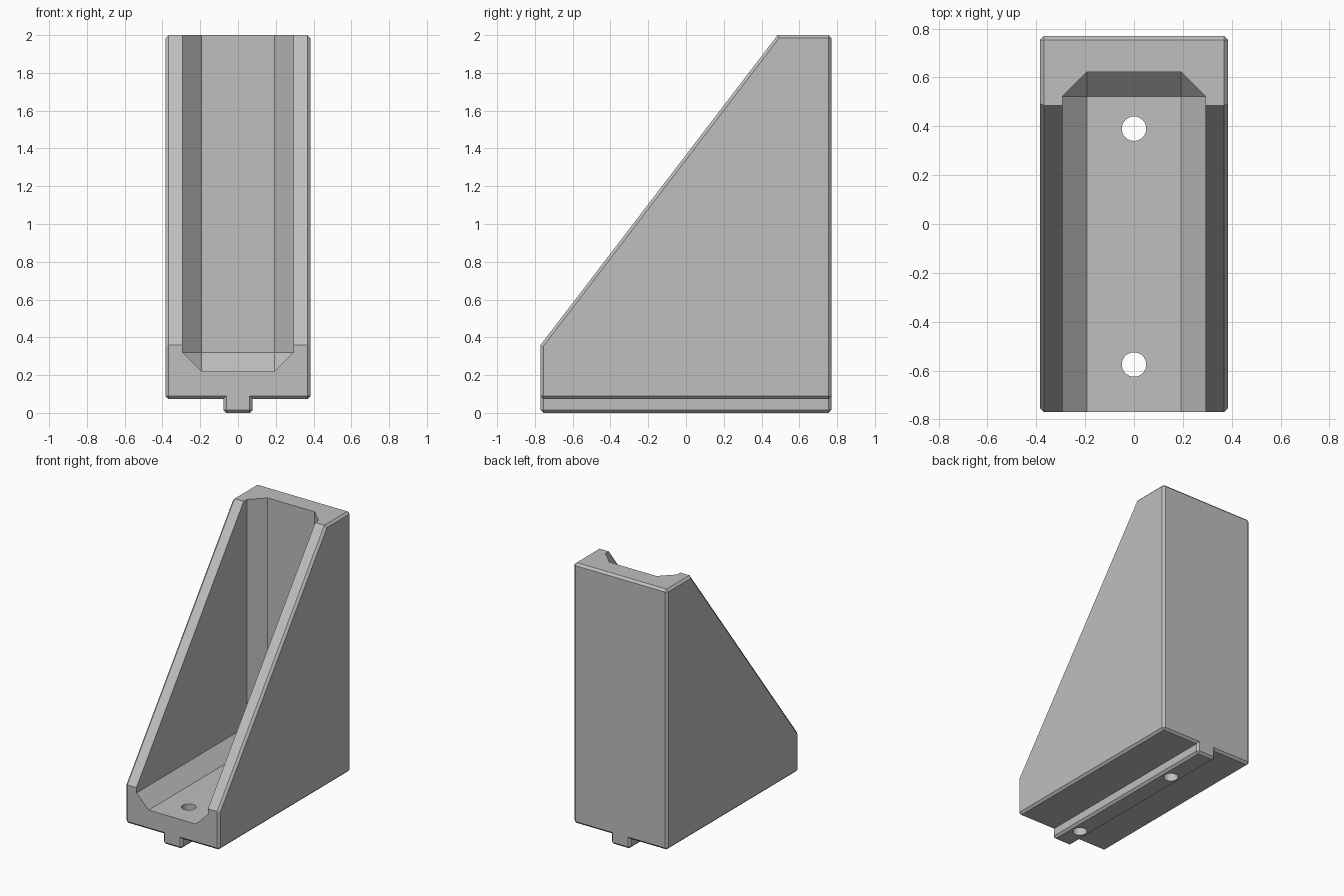
import bpy, bmesh, math
from mathutils import Vector

if "Cube" in bpy.data.objects:
    bpy.data.objects.remove(bpy.data.objects["Cube"])

HALF_W, HALF_D, TOP = 0.384, 0.77, 2.0
BASE_Z, RIB = 0.073, 0.078          # underside of base, half width of rib
FRONT_Z, SLOPE_Y = 0.36, 0.485      # ends of the sloped edge
EDGE = 0.016                        # outer chamfer

grey = bpy.data.materials.new("light_grey")
grey.use_nodes = True
colour = (0.52, 0.52, 0.52, 1)
grey.diffuse_color = colour
grey.node_tree.nodes["Principled BSDF"].inputs["Base Color"].default_value = colour


def make_object(name, bm):
    bmesh.ops.recalc_face_normals(bm, faces=bm.faces[:])
    mesh = bpy.data.meshes.new(name)
    bm.to_mesh(mesh)
    bm.free()
    mesh.materials.append(grey)
    obj = bpy.data.objects.new(name, mesh)
    bpy.context.collection.objects.link(obj)
    return obj


# Bracket body: T-shaped outline, extruded front to back
half = [(RIB, 0), (RIB, BASE_Z), (HALF_W, BASE_Z), (HALF_W, TOP)]
outline = half + [(-x, z) for x, z in reversed(half)]
bm = bmesh.new()
cap = bm.faces.new([bm.verts.new((x, -HALF_D, z)) for x, z in outline])
ext = bmesh.ops.extrude_face_region(bm, geom=[cap], use_keep_orig=True)
bmesh.ops.translate(bm, vec=(0, 2 * HALF_D, 0),
                    verts=[v for v in ext["geom"] if isinstance(v, bmesh.types.BMVert)])

# Slice off the sloped front
normal = Vector((0, -(TOP - FRONT_Z), SLOPE_Y + HALF_D)).normalized()
bmesh.ops.bisect_plane(bm, geom=bm.verts[:] + bm.edges[:] + bm.faces[:],
                       plane_co=(0, -HALF_D, FRONT_Z), plane_no=normal, clear_outer=True)
bmesh.ops.holes_fill(bm, edges=[e for e in bm.edges if e.is_boundary], sides=0)
bmesh.ops.recalc_face_normals(bm, faces=bm.faces[:])

# Chamfer the square outer edges
sharp = [e for e in bm.edges if e.calc_face_angle_signed(0) > math.radians(60)]
bmesh.ops.bevel(bm, geom=sharp, offset=EDGE, segments=1, affect='EDGES')
body = make_object("bracket_body", bm)

# Pocket cutter: box with chamfered floor and back corners
x, back, floor, chamfer = 0.293, 0.622, 0.22, 0.1
bm = bmesh.new()
bmesh.ops.create_cube(bm, size=1)
for v in bm.verts:
    v.co = (math.copysign(x, v.co.x), back if v.co.y > 0 else -1.2,
            floor if v.co.z < 0 else 2.4)


def in_pocket(edge):
    faces = [f.calc_center_median() for f in edge.link_faces]
    return all(c.y > -1.1 and c.z < 2.3 for c in faces)


bmesh.ops.bevel(bm, geom=[e for e in bm.edges if in_pocket(e)],
                offset=chamfer, segments=1, affect='EDGES')
cutters = [make_object("pocket_cutter", bm)]

# Screw hole cutters
for name, y in (("front_hole_cutter", -0.575), ("back_hole_cutter", 0.39)):
    bm = bmesh.new()
    bmesh.ops.create_cone(bm, cap_ends=True, segments=32, radius1=0.05, radius2=0.05, depth=1)
    bmesh.ops.translate(bm, vec=(0, y, 0), verts=bm.verts[:])
    cutters.append(make_object(name, bm))

# Cut pocket and holes
bpy.ops.object.select_all(action='DESELECT')
body.select_set(True)
bpy.context.view_layer.objects.active = body
for cutter in cutters:
    cutter.hide_render = True
    mod = body.modifiers.new(cutter.name, 'BOOLEAN')
    mod.operation, mod.solver, mod.object = 'DIFFERENCE', 'EXACT', cutter
    bpy.ops.object.modifier_apply(modifier=mod.name)
    bpy.data.objects.remove(cutter)

bpy.ops.object.shade_smooth_by_angle(angle=math.radians(25))
